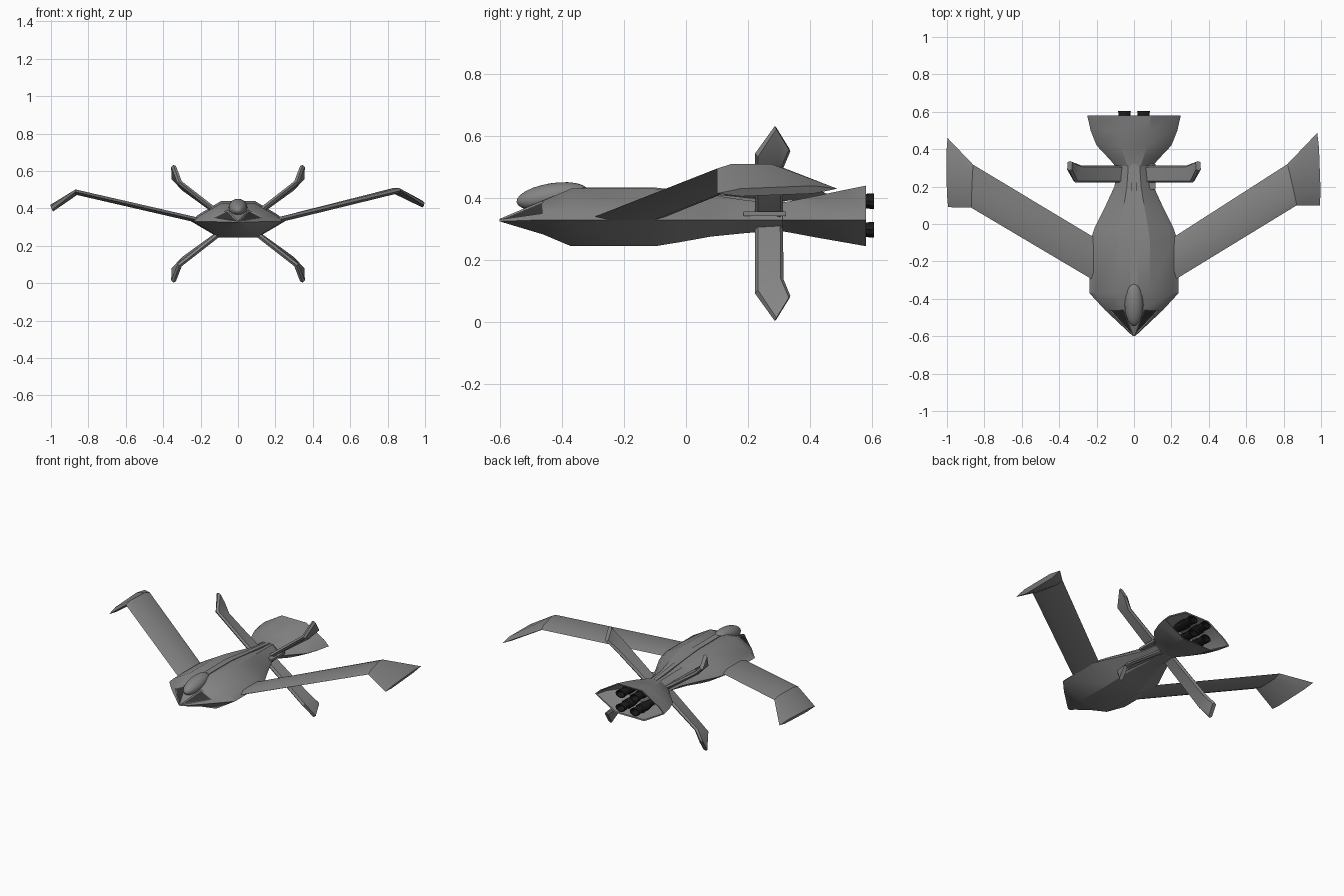
import bpy, bmesh, math
from mathutils import Vector

if "Cube" in bpy.data.objects:
    bpy.data.objects.remove(bpy.data.objects["Cube"])


def material(name, v):
    m = bpy.data.materials.new(name)
    m.diffuse_color = (v, v, v, 1)
    m.use_nodes = True
    m.node_tree.nodes["Principled BSDF"].inputs["Base Color"].default_value = m.diffuse_color
    return m


GREY = material("hull grey", 0.23)
GLASS = material("window dark grey", 0.035)
BLACK = material("engine black", 0.012)


def finish(ob, angle=28):
    bpy.ops.object.select_all(action='DESELECT')
    ob.select_set(True)
    bpy.context.view_layer.objects.active = ob
    bpy.ops.object.shade_smooth_by_angle(angle=math.radians(angle))


def loft(name, rings, mats=(GREY,), edit=None, angle=28):
    """Skin a list of equal-length point rings and cap both ends."""
    bm = bmesh.new()
    vs = [[bm.verts.new(p) for p in r] for r in rings]
    n = len(vs[0])
    for a, b in zip(vs, vs[1:]):
        for i in range(n):
            bm.faces.new((a[i], a[(i + 1) % n], b[(i + 1) % n], b[i]))
    bm.faces.new(vs[0])
    bm.faces.new(vs[-1])
    bmesh.ops.recalc_face_normals(bm, faces=bm.faces)
    if edit:
        edit(bm)
    me = bpy.data.meshes.new(name)
    bm.to_mesh(me)
    bm.free()
    for m in mats:
        me.materials.append(m)
    ob = bpy.data.objects.new(name, me)
    bpy.context.collection.objects.link(ob)
    finish(ob, angle)
    return ob


def hull_ring(y, w, zt, zb, zm=0.335):
    """Wide faceted section: flat top and bottom, pointed flanks."""
    half = [(0.36, zt), (0.86, zm + 0.28 * (zt - zm)), (1, zm - 0.005), (0.42, zb)]
    right = [(w * f, y, z) for f, z in half]
    return right + [(-x, y, z) for x, y, z in reversed(right)]


# fuselage, with inset nose windows
def nose_windows(bm):
    faces = [f for f in bm.faces if f.calc_center_median().y < -0.46
             and 0.3 < abs(f.normal.x) and f.normal.z > 0.2
             and f.calc_center_median().z > 0.345]
    bmesh.ops.inset_individual(bm, faces=faces, thickness=0.008, depth=-0.003)
    for f in faces:
        f.material_index = 1


loft("fuselage", [hull_ring(*r) for r in (
    (-0.60, 0.006, 0.333, 0.327, 0.33), (-0.46, 0.155, 0.392, 0.283),
    (-0.37, 0.238, 0.43, 0.245), (-0.10, 0.238, 0.43, 0.245),
    (-0.02, 0.21, 0.422, 0.258), (0.08, 0.16, 0.41, 0.276),
    (0.20, 0.105, 0.392, 0.288), (0.34, 0.08, 0.383, 0.295))],
    (GREY, GLASS), nose_windows)

# dorsal spine strip
loft("spine", [[(-w, y, z - 0.01), (-w, y, z), (w, y, z), (w, y, z - 0.01)]
               for y, w, z in ((-0.34, 0.02, 0.434), (-0.1, 0.02, 0.434),
                               (0.08, 0.016, 0.414), (0.32, 0.012, 0.388))])

# canopy bubble
bpy.ops.mesh.primitive_uv_sphere_add(segments=24, ring_count=12, location=(0, -0.43, 0.405))
canopy = bpy.context.object
canopy.name = "canopy"
canopy.scale = (0.05, 0.117, 0.043)
canopy.rotation_euler.x = math.radians(9)
canopy.data.materials.append(GREY)
finish(canopy, 40)

# hollow tail flare: outside skin, then back in to a floor
loft("tail_flare", [hull_ring(*r) for r in (
    (0.31, 0.10, 0.386, 0.293), (0.34, 0.125, 0.391, 0.288),
    (0.42, 0.20, 0.407, 0.273), (0.50, 0.232, 0.424, 0.259),
    (0.58, 0.25, 0.44, 0.245), (0.578, 0.24, 0.432, 0.253),
    (0.50, 0.215, 0.412, 0.27), (0.43, 0.16, 0.397, 0.283))])

# four engine nozzles
for sx in (-1, 1):
    for label, z in (("upper", 0.390), ("lower", 0.298)):
        rings = []
        for y, r in ((0.42, 0.022), (0.50, 0.036), (0.54, 0.036), (0.545, 0.028),
                     (0.605, 0.034), (0.603, 0.026), (0.56, 0.02)):
            rings.append([(sx * 0.051 + r * math.cos(a * math.pi / 6), y,
                           z + 0.75 * r * math.sin(a * math.pi / 6)) for a in range(12)])
        loft(f"{label}_engine_{'left' if sx < 0 else 'right'}", rings, (BLACK,))


def panel(name, stations, t, edge):
    """Thin wing: stations of (leading point, trailing point, normal)."""
    rings = []
    for lead, trail, nrm in stations:
        a, b = Vector(lead), Vector(trail)
        n = Vector(nrm).normalized() * t
        p, q = a.lerp(b, edge), a.lerp(b, 1 - edge)
        rings.append([a, p + n, q + n, b, q - n, p - n])
    return loft(name, rings)


# main wings with drooped tips (the two sides differ slightly)
panel("right_wing", [
    ((0.15, -0.34, 0.322), (0.15, -0.11, 0.322), (-0.25, 0, 1)),
    ((0.87, 0.10, 0.495), (0.82, 0.32, 0.495), (0.1, 0, 1)),
    ((0.994, 0.10, 0.415), (0.98, 0.487, 0.43), (0.5, 0, 1))], 0.014, 0.2)
panel("left_wing", [
    ((-0.15, -0.34, 0.322), (-0.15, -0.11, 0.322), (0.25, 0, 1)),
    ((-0.87, 0.087, 0.488), (-0.86, 0.317, 0.485), (-0.1, 0, 1)),
    ((-0.994, 0.09, 0.393), (-0.997, 0.46, 0.41), (-0.5, 0, 1))], 0.014, 0.2)

# four tail fins in an X, each with a swept tip
MID = 0.318
for sx in (-1, 1):
    for sz in (-1, 1):
        def at(x, y, dz):
            return (sx * x, y, MID + sz * dz)
        panel(f"{'upper' if sz > 0 else 'lower'}_fin_{'left' if sx < 0 else 'right'}", [
            (at(0.03, 0.222, 0.0), at(0.03, 0.312, 0.0), (-sx * 0.7, 0, sz * 0.75)),
            (at(0.315, 0.222, 0.225), at(0.285, 0.314, 0.18), (-sx * 0.9, 0, sz * 0.5)),
            (at(0.345, 0.286, 0.314), at(0.342, 0.336, 0.233), (-sx, 0, sz * 0.2))],
            0.013, 0.1)

# small rail beside the rear fuselage
loft("side_rail", [[(x, y, z) for x, z in ((0.08, 0.343), (0.115, 0.343),
                                           (0.115, 0.357), (0.08, 0.357))]
                   for y in (0.185, 0.32)])
